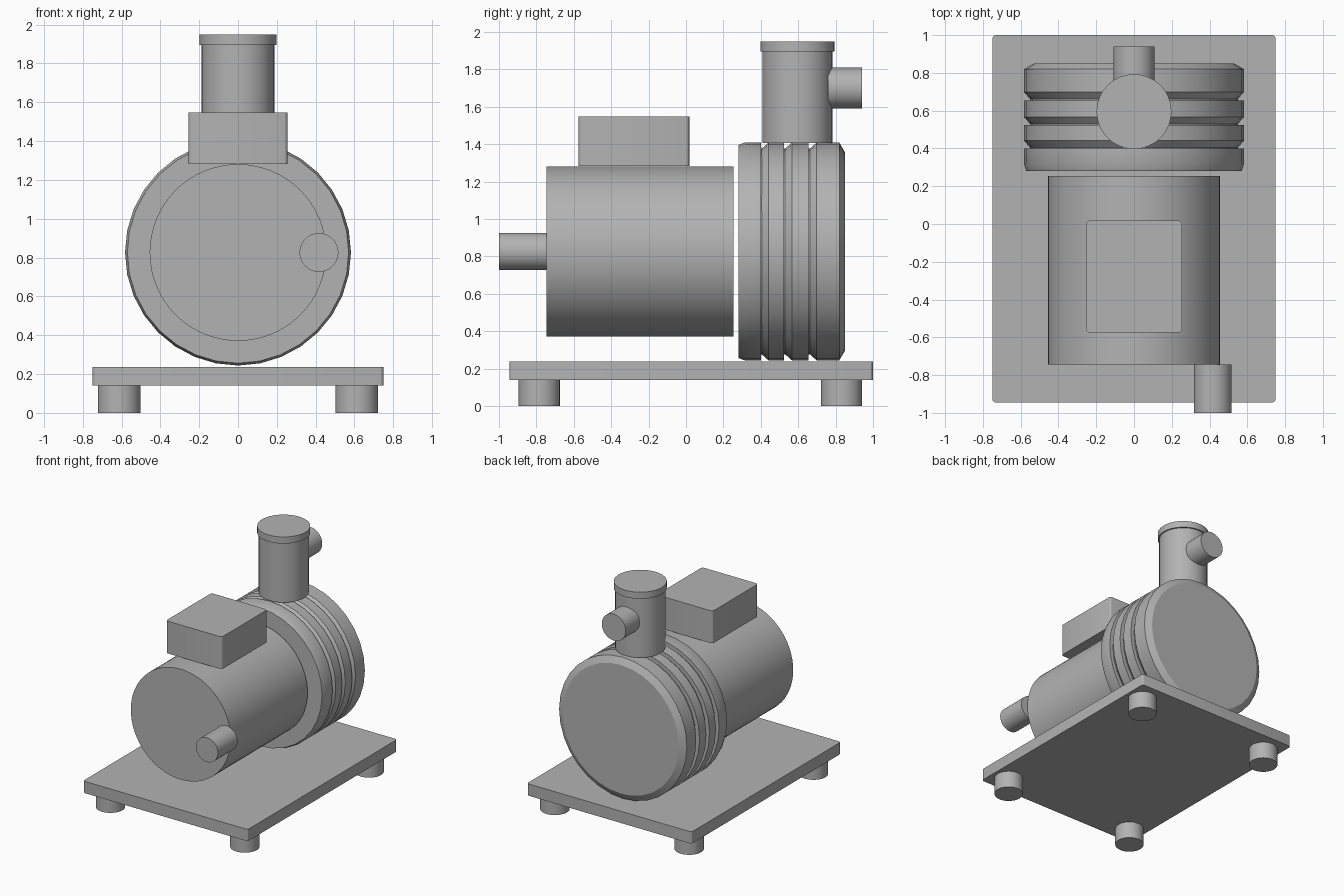
import bpy, bmesh
from math import radians, tau
from mathutils import Matrix

cube = bpy.data.objects.get("Cube")
if cube:
    bpy.data.objects.remove(cube, do_unlink=True)

grey = bpy.data.materials.new("machine_grey")
grey.use_nodes = True
grey.diffuse_color = (0.45, 0.45, 0.45, 1)
grey.node_tree.nodes["Principled BSDF"].inputs["Base Color"].default_value = grey.diffuse_color


def finish(name, bm, smooth=False):
    """Turn a bmesh into a named, coloured object."""
    bmesh.ops.recalc_face_normals(bm, faces=bm.faces)
    mesh = bpy.data.meshes.new(name)
    bm.to_mesh(mesh)
    bm.free()
    mesh.materials.append(grey)
    obj = bpy.data.objects.new(name, mesh)
    bpy.context.collection.objects.link(obj)
    if smooth:
        bpy.ops.object.select_all(action='DESELECT')
        obj.select_set(True)
        bpy.context.view_layer.objects.active = obj
        bpy.ops.object.shade_smooth_by_angle(angle=radians(20))
    return obj


def turned(name, profile, x=0, y=0, z=0, axis='Z', sides=48):
    """Solid of revolution from (position along axis, radius) pairs."""
    bm = bmesh.new()
    points = [(profile[0][0], 0)] + profile + [(profile[-1][0], 0)]
    verts = [bm.verts.new((r, 0, h)) for h, r in points]
    edges = [bm.edges.new(pair) for pair in zip(verts, verts[1:])]
    bmesh.ops.spin(bm, geom=verts + edges, cent=(0, 0, 0), axis=(0, 0, 1),
                   angle=tau, steps=sides, use_duplicate=False)
    bmesh.ops.remove_doubles(bm, verts=bm.verts, dist=1e-4)
    turn = Matrix.Rotation(radians(-90), 4, 'X') if axis == 'Y' else Matrix()
    bm.transform(Matrix.Translation((x, y, z)) @ turn)
    return finish(name, bm, True)


def box(name, x, y, z, corner=0.02):
    """Box from (min, max) ranges with softened upright corners."""
    bm = bmesh.new()
    bmesh.ops.create_cube(bm, size=1)
    for v in bm.verts:
        v.co = [lo + (c + 0.5) * (hi - lo) for c, (lo, hi) in zip(v.co, (x, y, z))]
    upright = [e for e in bm.edges
               if abs(e.verts[0].co.z - e.verts[1].co.z) > 0.01]
    bmesh.ops.bevel(bm, geom=upright, offset=corner, segments=3,
                    profile=0.5, affect='EDGES')
    return finish(name, bm, True)


# Base plate and feet
box("base_plate", (-0.75, 0.75), (-0.945, 1.0), (0.14, 0.237))
for side, x in (("right", -0.612), ("left", 0.612)):
    for end, y in (("front", -0.785), ("back", 0.832)):
        turned(f"{end}_{side}_foot", [(0, 0.11), (0.14, 0.11)], x, y)

# Motor with terminal box and inlet pipe
AXLE = 0.826
turned("motor_body", [(-0.745, 0.455), (0.255, 0.455)], z=AXLE, axis='Y', sides=64)
box("terminal_box", (-0.255, 0.255), (-0.575, 0.018), (1.282, 1.548))
turned("inlet_pipe", [(-1.0, 0.1), (-0.745, 0.1)], x=0.417, z=AXLE, axis='Y')

# Grooved pump drum: each rib has a chamfered front and a flat back
R, GROOVE = 0.582, 0.55
drum = [(0.28, 0.57), (0.315, R), (0.4, R)]
for start, stop in ((0.405, 0.525), (0.53, 0.655), (0.662, 0.82)):
    drum += [(drum[-1][0], GROOVE), (start, GROOVE), (start + 0.036, R), (stop, R)]
drum.append((0.85, 0.53))
turned("pump_drum", drum, z=AXLE, axis='Y', sides=32)

# Filter tower with cap and outlet spout
turned("filter_tower", [(1.405, 0.187), (1.895, 0.187)], y=0.595)
turned("tower_cap", [(1.895, 0.198), (1.95, 0.198)], y=0.595)
turned("outlet_spout", [(0.76, 0.109), (0.94, 0.109)], z=1.7, axis='Y')
